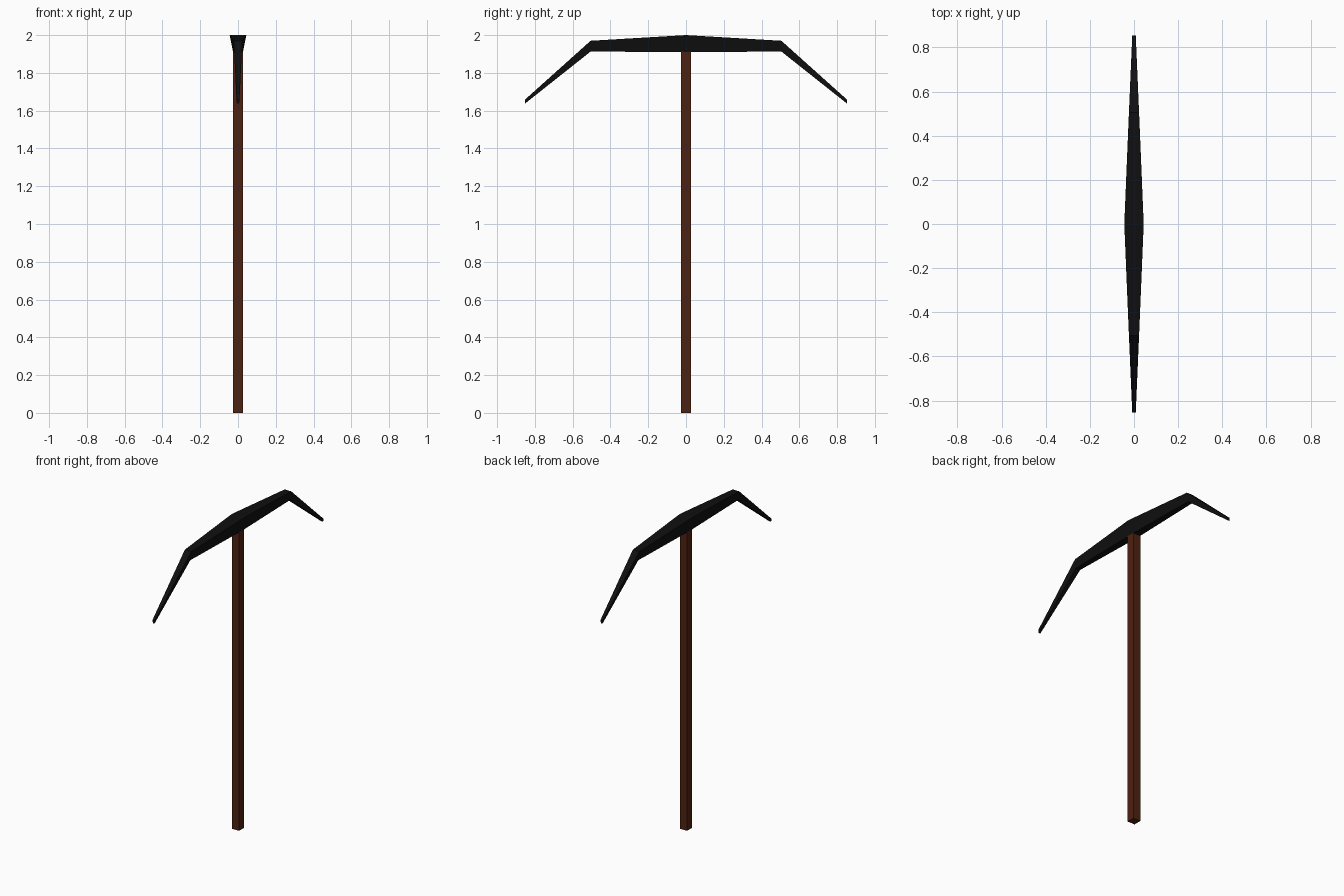
import bpy, bmesh

if "Cube" in bpy.data.objects:
    bpy.data.objects.remove(bpy.data.objects["Cube"])


def material(name, rgb):
    m = bpy.data.materials.new(name)
    m.diffuse_color = (*rgb, 1)
    m.use_nodes = True
    m.node_tree.nodes["Principled BSDF"].inputs["Base Color"].default_value = m.diffuse_color
    return m


def loft(name, sections, mat):
    """Skin a chain of four-cornered sections and cap both ends."""
    bm = bmesh.new()
    rings = [[bm.verts.new(p) for p in s] for s in sections]
    for a, b in zip(rings, rings[1:]):
        for i in range(4):
            j = (i + 1) % 4
            bm.faces.new((a[i], a[j], b[j], b[i]))
    bm.faces.new(rings[0])
    bm.faces.new(rings[-1])
    bmesh.ops.recalc_face_normals(bm, faces=bm.faces)
    me = bpy.data.meshes.new(name)
    bm.to_mesh(me)
    bm.free()
    me.materials.append(mat)
    ob = bpy.data.objects.new(name, me)
    bpy.context.collection.objects.link(ob)
    return ob


wood = material("dark brown wood", (0.075, 0.016, 0.005))
iron = material("black iron", (0.005, 0.005, 0.0055))

# Square wooden shaft
h = 0.026
loft("handle", [[(-h, -h, z), (h, -h, z), (h, h, z), (-h, h, z)]
                for z in (0, 1.93)], wood)

# Pick head: (y, top z, bottom z, top half width, bottom half width)
half = [(0.0, 2.0, 1.91, 0.044, 0.026),
        (0.505, 1.97, 1.913, 0.023, 0.016),
        (0.853, 1.658, 1.637, 0.008, 0.006)]
profile = [(-y, *rest) for y, *rest in reversed(half[1:])] + half
loft("pick_head", [[(-wt, y, zt), (wt, y, zt), (wb, y, zb), (-wb, y, zb)]
                   for y, zt, zb, wt, wb in profile], iron)
